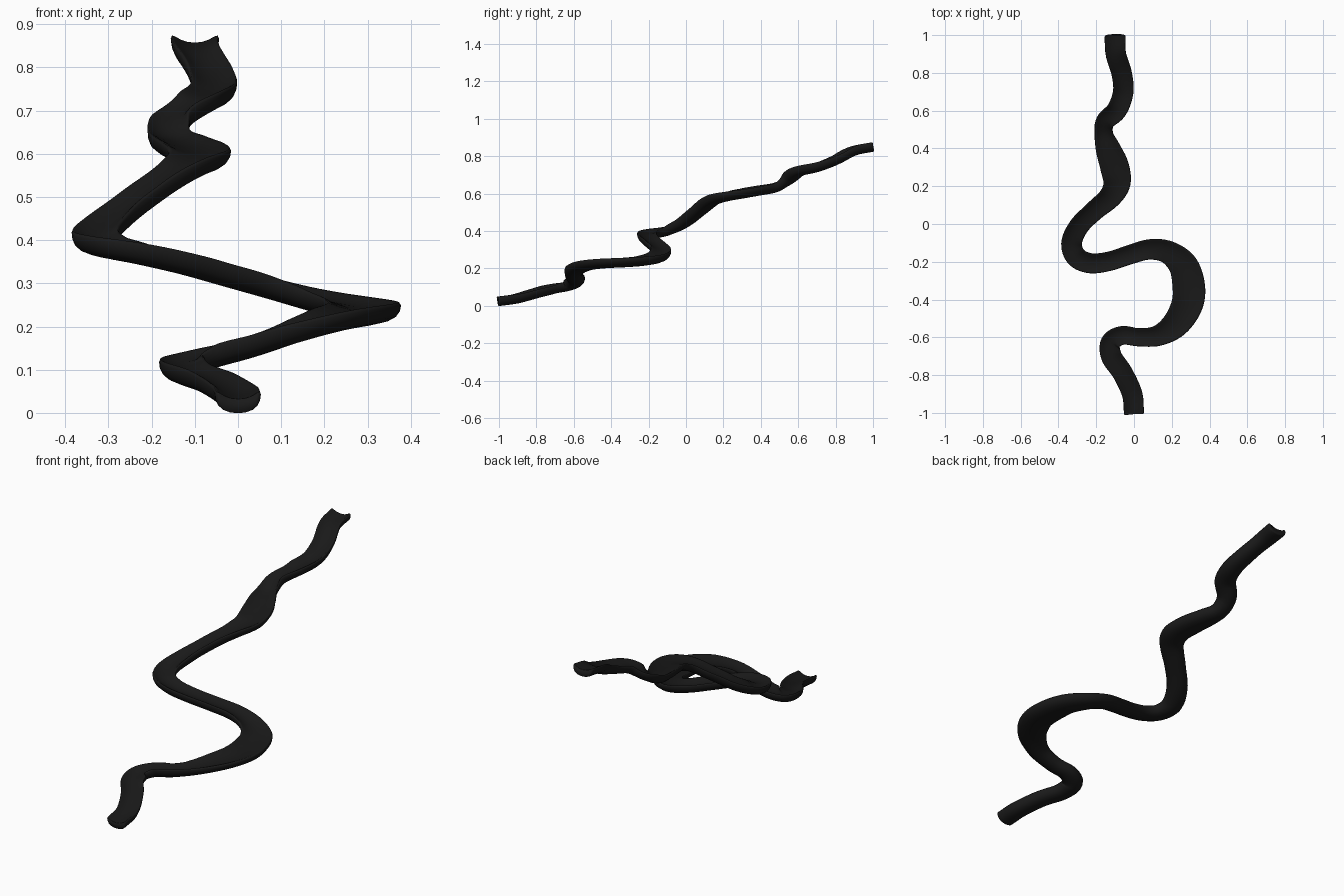
import bpy, bmesh
from mathutils import Vector

if "Cube" in bpy.data.objects:
    bpy.data.objects.remove(bpy.data.objects["Cube"])

# Centre line of the winding chute: x, y, z, half width
PATH = [
    (0.00, -1.00, .026, .053), (-.01, -.90, .040, .054), (-.06, -.79, .070, .054),
    (-.12, -.70, .093, .055), (-.122, -.625, .108, .053), (-.06, -.59, .130, .050),
    (0.03, -.60, .155, .048), (.13, -.59, .188, .055), (.22, -.53, .215, .072),
    (.28, -.43, .228, .083), (.29, -.33, .233, .086), (.26, -.22, .242, .078),
    (.18, -.15, .260, .062), (.08, -.135, .289, .054), (-.03, -.165, .320, .051),
    (-.13, -.197, .348, .051), (-.23, -.208, .371, .053), (-.305, -.175, .386, .055),
    (-.33, -.10, .402, .055), (-.29, -.01, .443, .053), (-.21, .07, .505, .053),
    (-.125, .145, .563, .060), (-.09, .22, .586, .072), (-.105, .31, .602, .076),
    (-.138, .40, .618, .066), (-.160, .48, .634, .050), (-.15, .545, .672, .050),
    (-.09, .605, .718, .054), (-.057, .70, .742, .054), (-.066, .80, .779, .054),
    (-.096, .90, .830, .054), (-.10, .995, .850, .056),
]
# Crescent section: across (fraction of half width), height
SECTION = [
    (-1, .017), (-.97, .004), (-.86, -.009), (-.65, -.019), (-.35, -.025), (0, -.027),
    (.35, -.025), (.65, -.019), (.86, -.009), (.97, .004), (1, .017),
    (.95, .024), (.86, .022), (.65, .015), (.35, .009), (0, .007),
    (-.35, .009), (-.65, .015), (-.86, .022), (-.95, .024),
]
STEPS = 6


def spline(points, steps):
    """Catmull-Rom samples through 4D points."""
    p = [Vector(q) for q in points]
    p = [2 * p[0] - p[1]] + p + [2 * p[-1] - p[-2]]
    out = []
    for a, b, c, d in zip(p, p[1:], p[2:], p[3:]):
        for i in range(steps):
            t = i / steps
            out.append(.5 * (2 * b + (c - a) * t + (2 * a - 5 * b + 4 * c - d) * t * t
                             + (3 * b - a - 3 * c + d) * t ** 3))
    return out + [p[-2]]


# Sweep the section, keeping it level across the path
pts = spline(PATH, STEPS)
bm = bmesh.new()
rings = []
last = len(pts) - 1
for i, p in enumerate(pts):
    tangent = (pts[min(i + 1, last)] - pts[max(i - 1, 0)]).to_3d().normalized()
    side = tangent.cross(Vector((0, 0, 1))).normalized()
    up = side.cross(tangent)
    rings.append([bm.verts.new(p.to_3d() + side * u * p.w + up * v) for u, v in SECTION])
for r, s in zip(rings, rings[1:]):
    for k in range(len(SECTION)):
        n = (k + 1) % len(SECTION)
        bm.faces.new((r[k], r[n], s[n], s[k]))

# Softly rounded end caps
for ring, d in ((rings[0], -1), (rings[-1], 1)):
    tangent = (pts[1] - pts[0] if d < 0 else pts[-1] - pts[-2]).to_3d().normalized()
    mid = sum((v.co for v in ring), Vector()) / len(ring)
    prev = ring
    for push, scale in ((.004, .97), (.006, .90)):
        new = [bm.verts.new(mid + (v.co - mid) * scale + tangent * d * push) for v in ring]
        for k in range(len(ring)):
            n = (k + 1) % len(ring)
            bm.faces.new((prev[k], prev[n], new[n], new[k]))
        prev = new
    # strips between the under side and the channel side
    for k in range(10):
        a, b = prev[k], prev[k + 1]
        c, e = prev[(19 - k)], prev[(20 - k) % 20]
        bm.faces.new([a, b, c] if e is a else ([a, b, e] if c is b else [a, b, c, e]))
bmesh.ops.recalc_face_normals(bm, faces=bm.faces)

mesh = bpy.data.meshes.new("winding_chute")
bm.to_mesh(mesh)
bm.free()
mesh.shade_smooth()
chute = bpy.data.objects.new("winding_chute", mesh)
bpy.context.collection.objects.link(chute)

black = bpy.data.materials.new("gloss_black")
black.diffuse_color = (.01, .01, .01, 1)
black.use_nodes = True
black.node_tree.nodes["Principled BSDF"].inputs["Base Color"].default_value = black.diffuse_color
mesh.materials.append(black)
